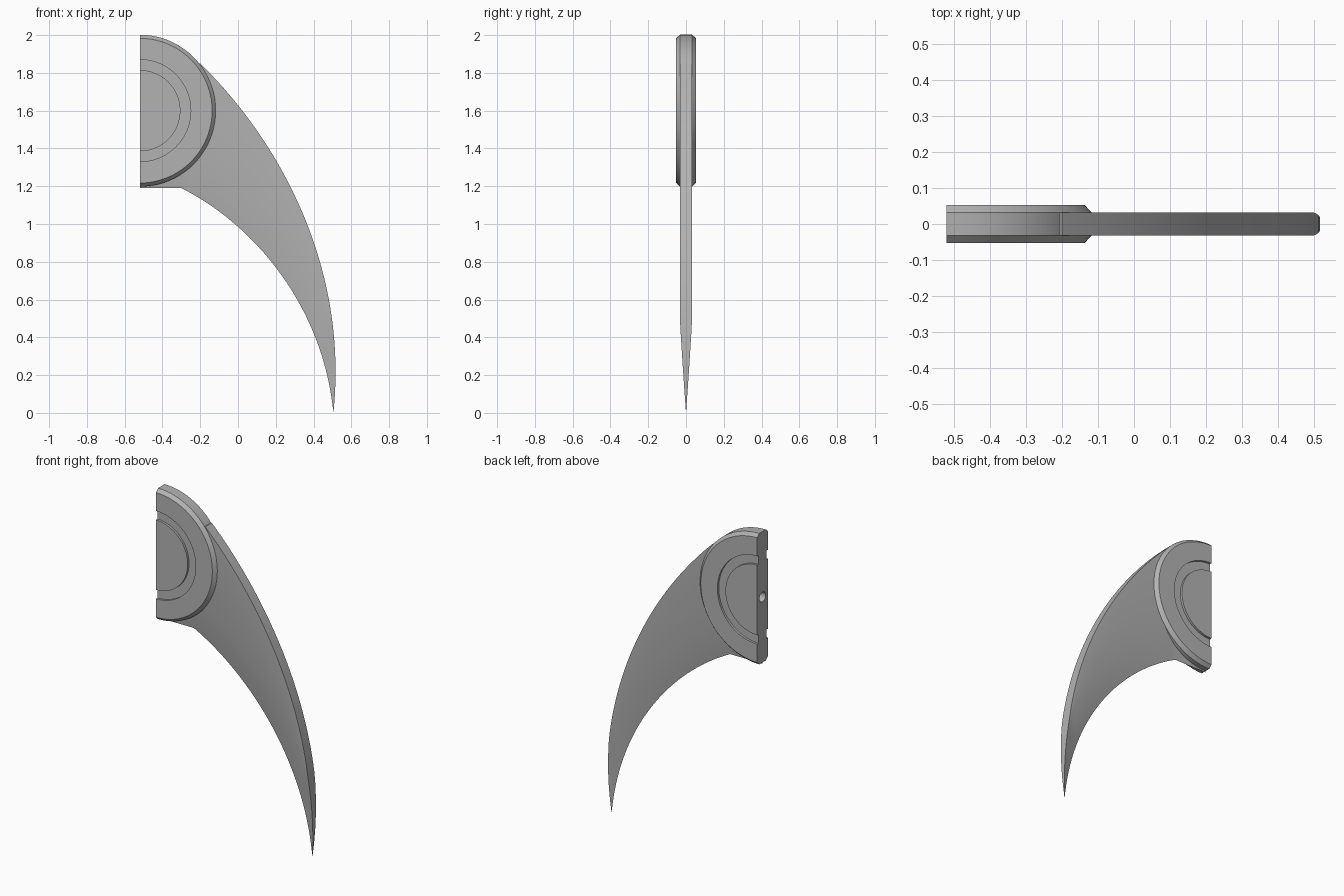
import bpy, bmesh, math
from mathutils import Vector, Matrix
from mathutils.geometry import interpolate_bezier

cube = bpy.data.objects.get("Cube")
if cube:
    bpy.data.objects.remove(cube, do_unlink=True)

HUB = Vector((-0.52, 0, 1.6))

steel = bpy.data.materials.new("grey steel")
steel.use_nodes = True
GREY = (0.45, 0.45, 0.45, 1)
steel.diffuse_color = GREY
steel.node_tree.nodes["Principled BSDF"].inputs["Base Color"].default_value = GREY


def make_object(name, bm):
    bmesh.ops.remove_doubles(bm, verts=bm.verts[:], dist=0.0001)
    bmesh.ops.dissolve_degenerate(bm, dist=0.0001, edges=bm.edges[:])
    bmesh.ops.recalc_face_normals(bm, faces=bm.faces[:])
    mesh = bpy.data.meshes.new(name)
    bm.to_mesh(mesh)
    bm.free()
    mesh.materials.append(steel)
    obj = bpy.data.objects.new(name, mesh)
    bpy.context.collection.objects.link(obj)
    return obj


def curve(points, count):
    ends = [Vector((x, 0, z)) for x, z in points]
    return interpolate_bezier(*ends, count)


# Half-disc hub: chamfered rim and a ring groove on both faces
def build_hub():
    front = [(0, 0.053), (0.215, 0.053), (0.215, 0.039), (0.27, 0.039),
             (0.27, 0.053), (0.383, 0.053), (0.402, 0.032)]
    profile = [(r, -y) for r, y in front] + front[::-1]
    bm = bmesh.new()
    verts = [bm.verts.new(HUB + Vector((0, y, r))) for r, y in profile]
    edges = [bm.edges.new(pair) for pair in zip(verts, verts[1:])]
    bmesh.ops.spin(bm, geom=verts + edges, cent=HUB, axis=(0, 1, 0),
                   angle=math.pi, steps=40)
    bmesh.ops.remove_doubles(bm, verts=bm.verts[:], dist=0.0001)
    bmesh.ops.dissolve_degenerate(bm, dist=0.0001, edges=bm.edges[:])
    rim = [e for e in bm.edges if e.is_boundary]
    bmesh.ops.holes_fill(bm, edges=rim, sides=0)
    return make_object("hub", bm)


# Curved blade: thick outer back, sharpened inner edge, tapering to the tip
def build_blade(count=40):
    inner = curve([(-0.3, 1.19), (0.08, 1.0), (0.45, 0.57), (0.505, 0)], count)
    outer = curve([(-0.2, 1.85), (0.24, 1.42), (0.585, 0.75), (0.505, 0)], count)
    inner.insert(0, Vector((-0.519, 0, 1.19)))
    outer.insert(0, Vector((-0.519, 0, 1.85)))
    bm = bmesh.new()
    rings = []
    for i, (a, b) in enumerate(zip(inner, outer)):
        t = max(0, i - 1) / (count - 1)
        width = (b - a).length
        bevel = 0.13 + 0.08 * (1 - t)
        reach = min(1, bevel / width) if width > 0 else 1
        half = Vector((0, 0.032 * min(1, width / bevel), 0))
        # the shoulder never quite reaches the back
        shoulder = a.lerp(b, min(reach, 0.9))
        shoulder_half = half * min(1, 0.9 / reach)
        points = [a, shoulder - shoulder_half, b - half,
                  b + half, shoulder + shoulder_half]
        rings.append([bm.verts.new(p) for p in points])
    for r, s in zip(rings, rings[1:]):
        for k in range(5):
            n = (k + 1) % 5
            bm.faces.new((r[k], r[n], s[n], s[k]))
    bm.faces.new(rings[0])
    return make_object("blade", bm)


# Pin hole drilled into the flat side
def build_drill():
    bm = bmesh.new()
    place = Matrix.Translation(HUB) @ Matrix.Rotation(math.pi / 2, 4, 'Y')
    bmesh.ops.create_cone(bm, cap_ends=True, segments=24, radius1=0.03,
                          radius2=0.03, depth=0.4, matrix=place)
    drill = make_object("pin_hole_cutter", bm)
    drill.hide_render = True
    return drill


parts = [build_hub(), build_blade()]
drill = build_drill()
for part in parts:
    bpy.ops.object.select_all(action='DESELECT')
    part.select_set(True)
    bpy.context.view_layer.objects.active = part
    cut = part.modifiers.new("pin hole", 'BOOLEAN')
    cut.operation = 'DIFFERENCE'
    cut.solver = 'EXACT'
    cut.object = drill
    bpy.ops.object.modifier_apply(modifier=cut.name)
    bpy.ops.object.shade_smooth_by_angle(angle=math.radians(30))
bpy.data.objects.remove(drill, do_unlink=True)
